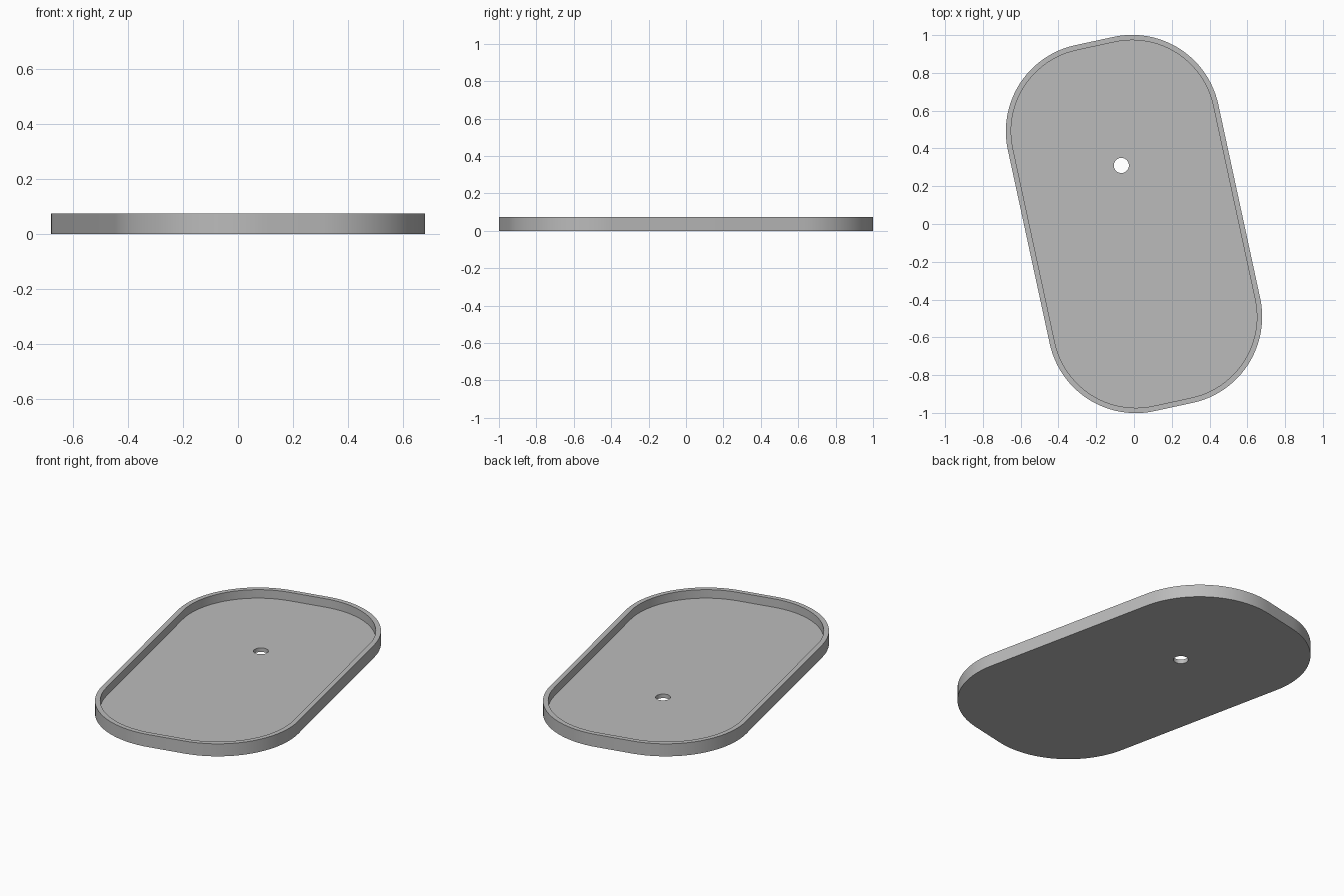
import bpy, bmesh
from math import cos, sin, pi, radians
from mathutils import Matrix

cube = bpy.data.objects.get("Cube")
if cube:
    bpy.data.objects.remove(cube, do_unlink=True)

TILT = radians(12.2)           # turn of the tray about z
CORE_X, CORE_Y = 0.104, 0.525  # corner centres
RADIUS, WALL = 0.466, 0.028
HEIGHT, FLOOR = 0.074, 0.024
HOLE_Y, HOLE_R = 0.317, 0.04
STEPS = 24                     # segments per rounded corner


def outline(radius):
    """Rounded rectangle, counter-clockwise."""
    points = []
    for i, (sx, sy) in enumerate(((1, 1), (-1, 1), (-1, -1), (1, -1))):
        for k in range(STEPS + 1):
            a = (i + k / STEPS) * pi / 2
            points.append((sx * CORE_X + radius * cos(a), sy * CORE_Y + radius * sin(a)))
    return points


def circle(radius, y, count=48):
    return [(radius * cos(2 * pi * k / count), y + radius * sin(2 * pi * k / count))
            for k in range(count)]


bm = bmesh.new()


def ring(points, z):
    """Closed loop of vertices and edges at height z."""
    verts = [bm.verts.new((x, y, z)) for x, y in points]
    return verts, [bm.edges.new((v, verts[i - 1])) for i, v in enumerate(verts)]


def band(low, high):
    """Quads between two matching loops."""
    for i in range(len(low[0])):
        bm.faces.new((low[0][i - 1], low[0][i], high[0][i], high[0][i - 1]))


def sheet(outer, inner):
    """Flat face with a hole."""
    bmesh.ops.triangle_fill(bm, edges=outer[1] + inner[1], use_beauty=True)


outer, inner, hole = outline(RADIUS), outline(RADIUS - WALL), circle(HOLE_R, HOLE_Y)
outer_low, outer_top = ring(outer, 0), ring(outer, HEIGHT)
inner_low, inner_top = ring(inner, FLOOR), ring(inner, HEIGHT)
hole_low, hole_top = ring(hole, 0), ring(hole, FLOOR)

band(outer_low, outer_top)    # outside wall
band(outer_top, inner_top)    # rim
band(inner_top, inner_low)    # inside wall
sheet(inner_low, hole_top)    # tray floor
band(hole_top, hole_low)      # drain hole
sheet(outer_low, hole_low)    # underside
bmesh.ops.recalc_face_normals(bm, faces=bm.faces[:])
bmesh.ops.rotate(bm, verts=bm.verts[:], matrix=Matrix.Rotation(TILT, 3, 'Z'))

mesh = bpy.data.meshes.new("tray")
bm.to_mesh(mesh)
bm.free()
tray = bpy.data.objects.new("tray", mesh)
bpy.context.collection.objects.link(tray)

# Plain grey colour
grey = bpy.data.materials.new("grey")
grey.use_nodes = True
colour = (0.5, 0.5, 0.5, 1)
grey.diffuse_color = colour
grey.node_tree.nodes["Principled BSDF"].inputs["Base Color"].default_value = colour
mesh.materials.append(grey)

bpy.ops.object.select_all(action='DESELECT')
tray.select_set(True)
bpy.context.view_layer.objects.active = tray
bpy.ops.object.shade_smooth_by_angle(angle=radians(30))
